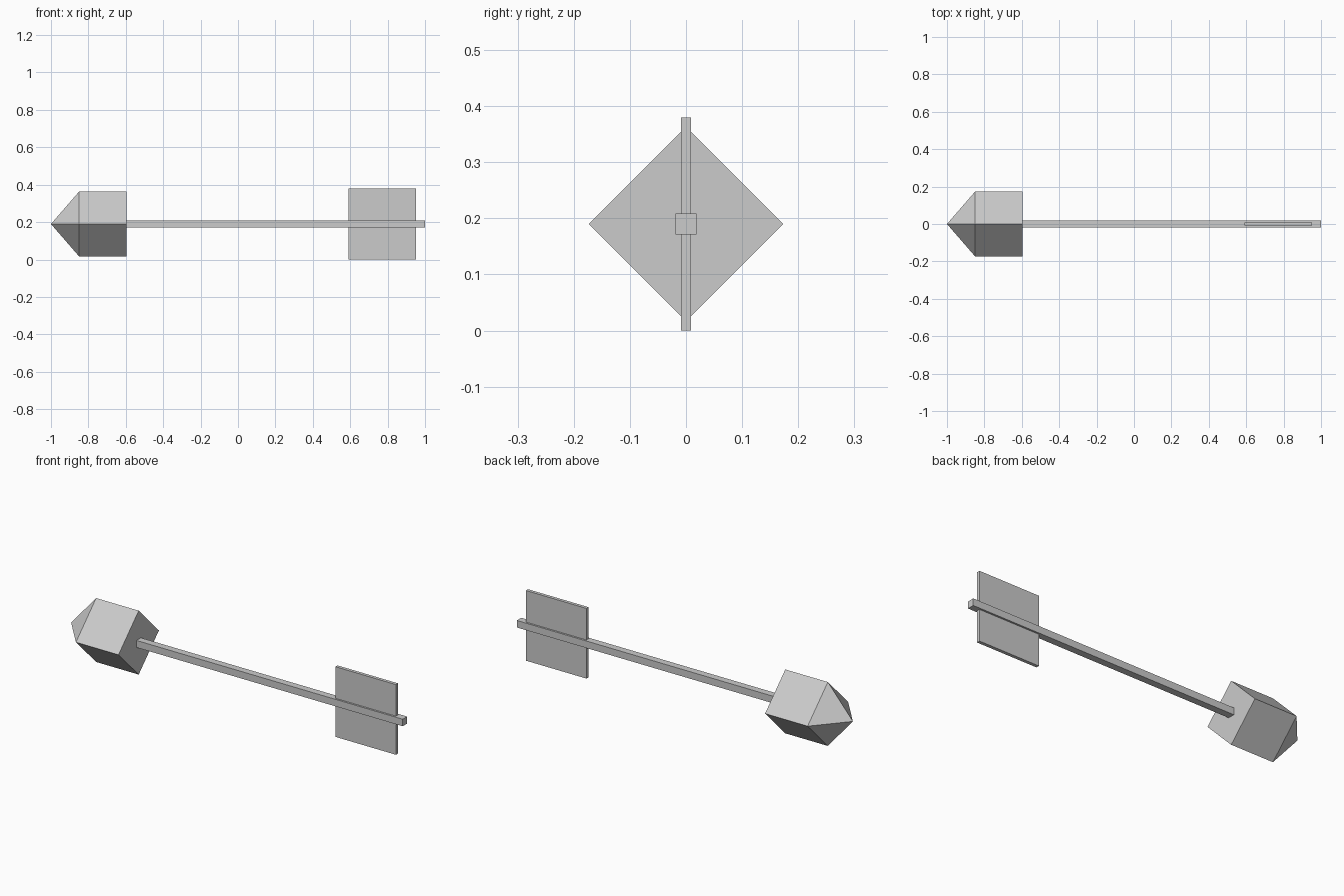
import bpy
import bmesh
from mathutils import Vector

cube = bpy.data.objects.get("Cube")
if cube:
    bpy.data.objects.remove(cube, do_unlink=True)

AXIS_Z = 0.19   # height of the shaft's centre line

grey = bpy.data.materials.new("plain grey")
grey.use_nodes = True
colour = (0.6, 0.6, 0.6, 1)
grey.diffuse_color = colour
grey.node_tree.nodes["Principled BSDF"].inputs["Base Color"].default_value = colour


def finish(name, bm):
    """Turn a bmesh into a flat-shaded object on the centre line."""
    bmesh.ops.recalc_face_normals(bm, faces=bm.faces)
    mesh = bpy.data.meshes.new(name)
    bm.to_mesh(mesh)
    bm.free()
    mesh.materials.append(grey)
    obj = bpy.data.objects.new(name, mesh)
    obj.location.z = AXIS_Z
    bpy.context.collection.objects.link(obj)


def box(name, x0, x1, depth, height):
    bm = bmesh.new()
    bmesh.ops.create_cube(bm, size=1)
    bmesh.ops.scale(bm, vec=(x1 - x0, depth, height), verts=bm.verts)
    bmesh.ops.translate(bm, vec=((x0 + x1) / 2, 0, 0), verts=bm.verts)
    finish(name, bm)


def head(name, tip, shoulder, back, radius):
    """Diamond-section block with a pyramid point."""
    bm = bmesh.new()
    corners = [(radius, 0), (0, radius), (-radius, 0), (0, -radius)]
    rear, front = [[bm.verts.new((x, y, z)) for y, z in corners]
                   for x in (back, shoulder)]
    point = bm.verts.new(Vector((tip, 0, 0)))
    bm.faces.new(rear)
    for i in range(4):
        j = (i + 1) % 4
        bm.faces.new((rear[i], rear[j], front[j], front[i]))
        bm.faces.new((front[i], front[j], point))
    finish(name, bm)


head("arrow_head", -1.0, -0.85, -0.595, 0.173)
box("shaft", -0.6, 1.0, 0.038, 0.038)
box("tail_vane", 0.59, 0.953, 0.018, 0.38)
